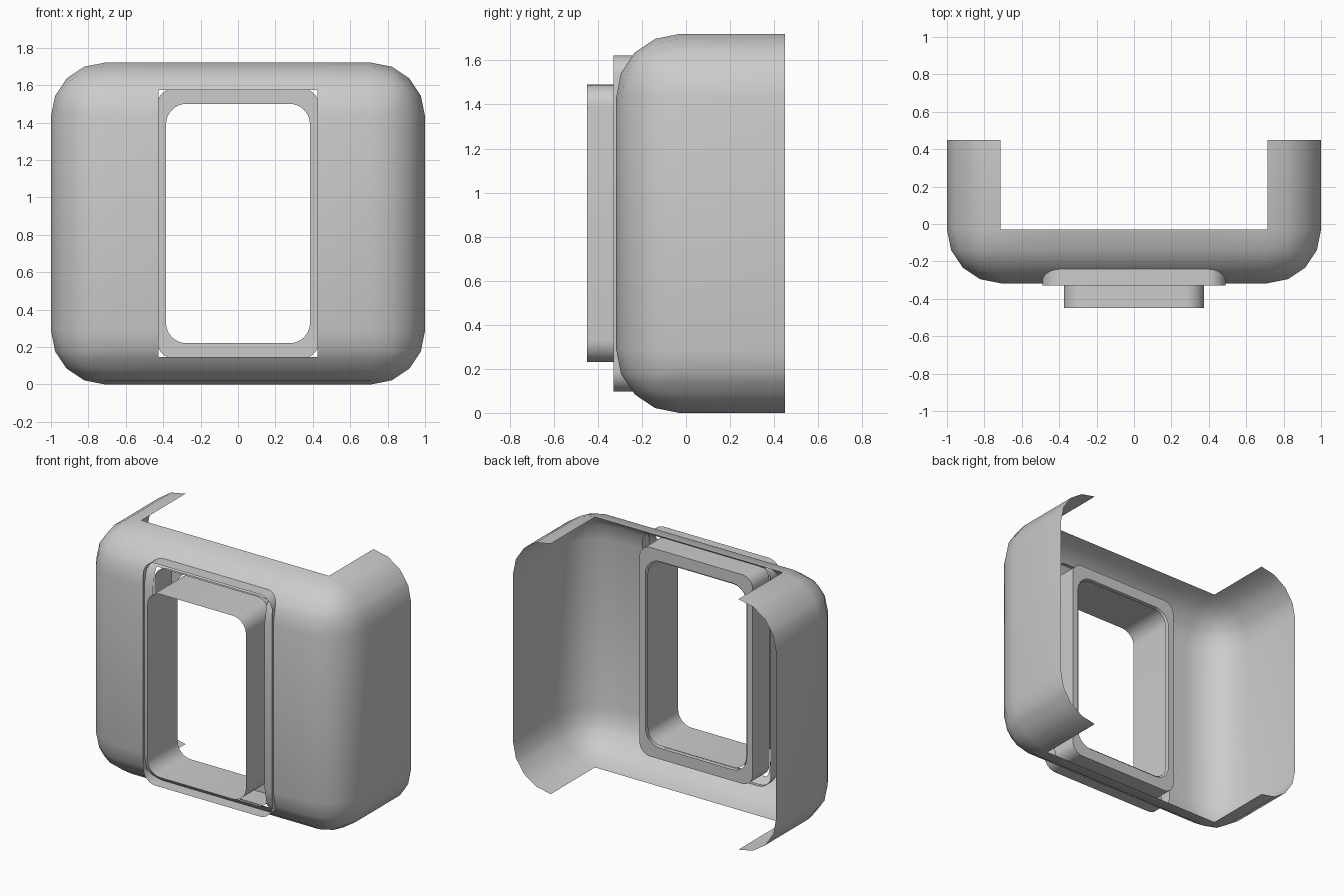
import bpy, bmesh, math
from mathutils import Vector

if "Cube" in bpy.data.objects:
    bpy.data.objects.remove(bpy.data.objects["Cube"])

CZ = 0.86          # mid height of the whole model


def finish(bm, name):
    me = bpy.data.meshes.new(name)
    bm.to_mesh(me)
    bm.free()
    ob = bpy.data.objects.new(name, me)
    bpy.context.collection.objects.link(ob)
    bpy.ops.object.select_all(action='DESELECT')
    ob.select_set(True)
    bpy.context.view_layer.objects.active = ob
    bpy.ops.object.shade_smooth_by_angle(angle=math.radians(35))
    return ob


def rounded_rect(w, h, r, y, seg=8):
    """Outline with half width w and half height h, in the plane at y."""
    pts = []
    for q, (sx, sz) in enumerate([(1, 1), (-1, 1), (-1, -1), (1, -1)]):
        for i in range(seg + 1):
            a = math.radians(90) * (q + i / seg)
            pts.append((sx * (w - r) + r * math.cos(a), y,
                        CZ + sz * (h - r) + r * math.sin(a)))
    return pts


def sleeve(name, loops):
    """Open skin through a series of rounded rectangles."""
    bm = bmesh.new()
    rings = [[bm.verts.new(p) for p in rounded_rect(*l)] for l in loops]
    for a, b in zip(rings, rings[1:]):
        for i in range(len(a)):
            j = (i + 1) % len(a)
            bm.faces.new((a[i], a[j], b[j], b[i]))
    bmesh.ops.recalc_face_normals(bm, faces=bm.faces)
    return finish(bm, name)


# Shell: rounded box, open at the back, top and bottom
R, FRONT, BACK = 0.287, -0.317, 0.45
bm = bmesh.new()
bmesh.ops.create_cube(bm, size=1)
for v in bm.verts:
    v.co = Vector((v.co.x * 2, FRONT + (v.co.y + 0.5) * 2, CZ + v.co.z * 1.72))
bmesh.ops.bevel(bm, geom=bm.edges[:], offset=R, segments=4, profile=0.5,
                affect='EDGES')


def cut(co, no, clear=False):
    bmesh.ops.bisect_plane(bm, geom=bm.verts[:] + bm.edges[:] + bm.faces[:],
                           plane_co=co, plane_no=no, clear_outer=clear)


cut((0, BACK, 0), (0, 1, 0), True)
flats = [f for f in bm.faces if abs(f.normal.z) > 0.999
         and f.calc_center_median().y > FRONT + R]
bmesh.ops.delete(bm, geom=flats, context='FACES')

# Rectangular window through the front of the shell
HW, HH = 0.425, 0.714
for s in (-1, 1):
    cut((s * HW, 0, 0), (1, 0, 0))
    cut((0, 0, CZ + s * HH), (0, 0, 1))
window = [f for f in bm.faces if abs(f.calc_center_median().x) < HW
          and abs(f.calc_center_median().z - CZ) < HH]
bmesh.ops.delete(bm, geom=window, context='FACES')
finish(bm, "shell")

# Outer collar standing proud of the shell
sleeve("collar", [(0.49, 0.763, 0.095, -0.33), (0.49, 0.763, 0.095, -0.22)])

# Recessed frame behind the window, with a flat back ring
sleeve("recess_frame", [(0.43, 0.718, 0.08, -0.29), (0.43, 0.718, 0.08, -0.11),
                        (0.385, 0.64, 0.11, -0.11)])

# Inner tube running through the opening
sleeve("inner_tube", [(0.375, 0.63, 0.1, -0.45), (0.375, 0.63, 0.1, -0.12)])
